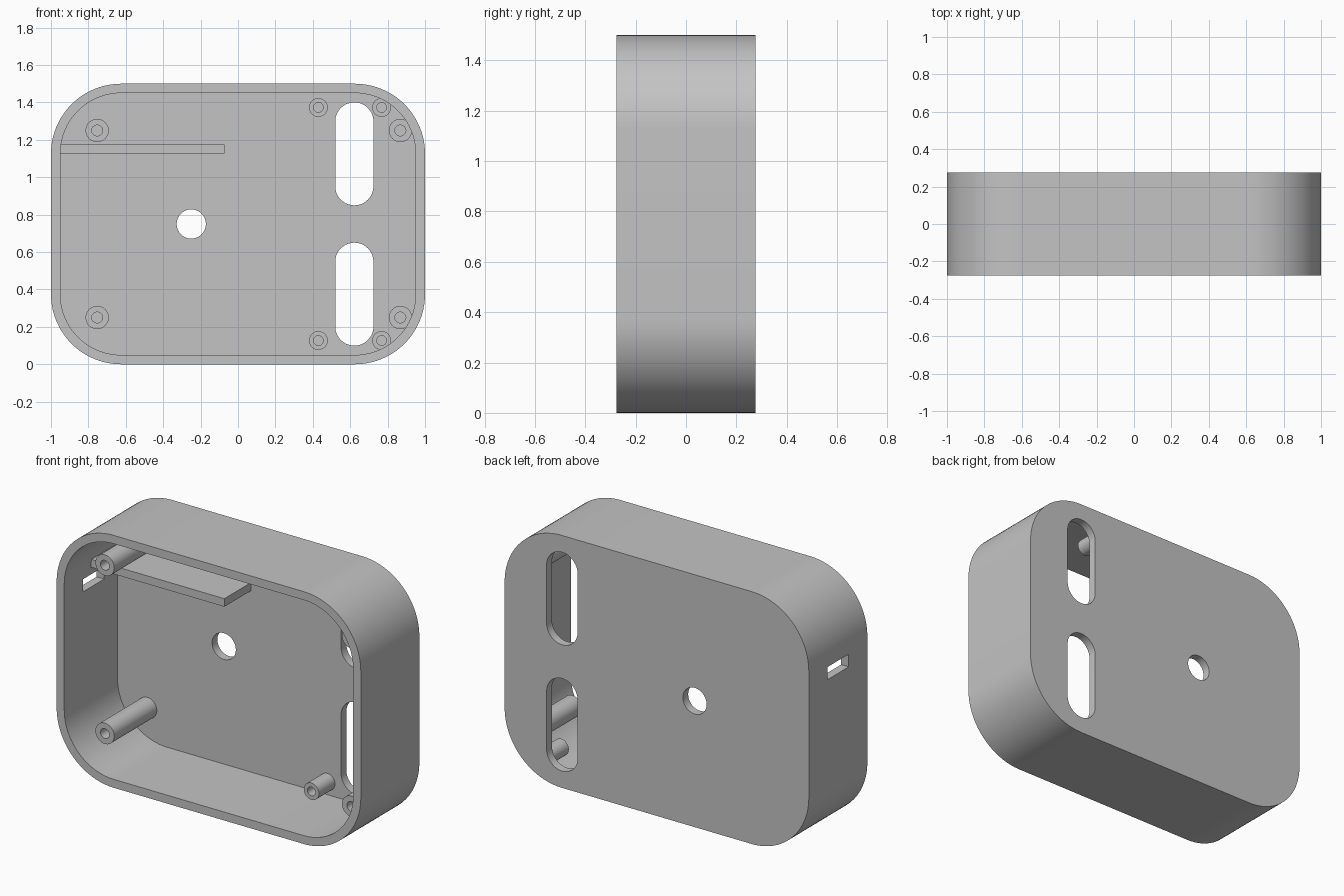
import bpy, bmesh, math
from mathutils import Matrix, Vector

cube = bpy.data.objects.get("Cube")
if cube:
    bpy.data.objects.remove(cube, do_unlink=True)

grey = bpy.data.materials.new("plain grey")
grey.use_nodes = True
grey.diffuse_color = (0.55, 0.55, 0.55, 1)
grey.node_tree.nodes["Principled BSDF"].inputs["Base Color"].default_value = grey.diffuse_color

FRONT, BACK = -0.275, 0.275
WALL = 0.05
FLOOR = BACK - WALL
WIDTH, HEIGHT, RADIUS = 2.0, 1.5, 0.375
MID = HEIGHT / 2


def finish(name, bm):
    bmesh.ops.remove_doubles(bm, verts=bm.verts, dist=1e-5)
    bmesh.ops.recalc_face_normals(bm, faces=bm.faces)
    mesh = bpy.data.meshes.new(name)
    bm.to_mesh(mesh)
    bm.free()
    mesh.materials.append(grey)
    obj = bpy.data.objects.new(name, mesh)
    bpy.context.collection.objects.link(obj)
    return obj


def rounded_prism(name, x, z, w, h, r, y0, y1, steps=20):
    """Rounded rectangle in the xz plane, extruded along y."""
    bm = bmesh.new()
    outline = []
    for corner, (sx, sz) in enumerate([(1, 1), (-1, 1), (-1, -1), (1, -1)]):
        for i in range(steps + 1):
            a = (corner + i / steps) * math.pi / 2
            p = Vector((x + sx * (w / 2 - r) + r * math.cos(a), y0,
                        z + sz * (h / 2 - r) + r * math.sin(a)))
            if not outline or (p - outline[-1]).length > 1e-4:
                outline.append(p)
    if (outline[0] - outline[-1]).length < 1e-4:
        outline.pop()
    face = bm.faces.new([bm.verts.new(p) for p in outline])
    top = bmesh.ops.extrude_face_region(bm, geom=[face], use_keep_orig=True)
    moved = [g for g in top["geom"] if isinstance(g, bmesh.types.BMVert)]
    bmesh.ops.translate(bm, verts=moved, vec=(0, y1 - y0, 0))
    return finish(name, bm)


def box(name, lo, hi):
    bm = bmesh.new()
    bmesh.ops.create_cube(bm, size=1)
    lo, hi = Vector(lo), Vector(hi)
    bmesh.ops.transform(bm, verts=bm.verts,
                        matrix=Matrix.Translation((lo + hi) / 2) @ Matrix.Diagonal((*(hi - lo), 1)))
    return finish(name, bm)


def post(name, x, z, r, bore, y0):
    """Screw post: lathed tube with a blind bore, standing on the back panel."""
    bm = bmesh.new()
    root, end = FLOOR + 0.01, FLOOR - 0.01
    profile = [(0, end), (bore, end), (bore, y0), (r, y0), (r, root), (0, root)]
    verts = [bm.verts.new((x + d, y, z)) for d, y in profile]
    edges = [bm.edges.new(pair) for pair in zip(verts, verts[1:])]
    bmesh.ops.spin(bm, geom=verts + edges, cent=(x, 0, z), axis=(0, 1, 0),
                   angle=2 * math.pi, steps=40, use_merge=True)
    return finish(name, bm)


def smooth(obj):
    bpy.ops.object.select_all(action="DESELECT")
    obj.select_set(True)
    bpy.context.view_layer.objects.active = obj
    bpy.ops.object.shade_smooth_by_angle(angle=math.radians(30))


# Case: rounded tray, open at the front
case = rounded_prism("case", 0, MID, WIDTH, HEIGHT, RADIUS, FRONT, BACK)
through = (FLOOR - 0.05, BACK + 0.05)
cutters = [
    rounded_prism("cavity_cutter", 0, MID, WIDTH - 2 * WALL, HEIGHT - 2 * WALL,
                  RADIUS - WALL, FRONT - 0.1, FLOOR),
    rounded_prism("upper_slot_cutter", 0.622, 1.125, 0.204, 0.55, 0.102, *through),
    rounded_prism("lower_slot_cutter", 0.622, 0.375, 0.204, 0.55, 0.102, *through),
    rounded_prism("round_hole_cutter", -0.25, MID, 0.156, 0.156, 0.078, *through),
    box("side_port_cutter", (-1.1, -0.1, 1.01), (-0.9, 0.1, 1.085)),
]
bpy.context.view_layer.objects.active = case
for cutter in cutters:
    mod = case.modifiers.new(cutter.name, "BOOLEAN")
    mod.operation = "DIFFERENCE"
    mod.solver = "EXACT"
    mod.object = cutter
    bpy.ops.object.modifier_apply(modifier=mod.name)
for cutter in cutters:
    bpy.data.objects.remove(cutter, do_unlink=True)
smooth(case)

# Shelf above the side port
box("shelf", (-0.96, -0.025, 1.128), (-0.072, FLOOR + 0.01, 1.176))

# Screw posts, mirrored about the middle height
for level, sign in (("upper", 1), ("lower", -1)):
    for side, x in (("right", -0.753), ("left", 0.868)):
        smooth(post(f"{level}_{side}_tall_post", x, MID + sign * 0.5, 0.062, 0.029, -0.175))
    for side, x in (("inner", 0.43), ("outer", 0.768)):
        smooth(post(f"{level}_{side}_short_post", x, MID + sign * 0.623, 0.05, 0.026, 0.075))
